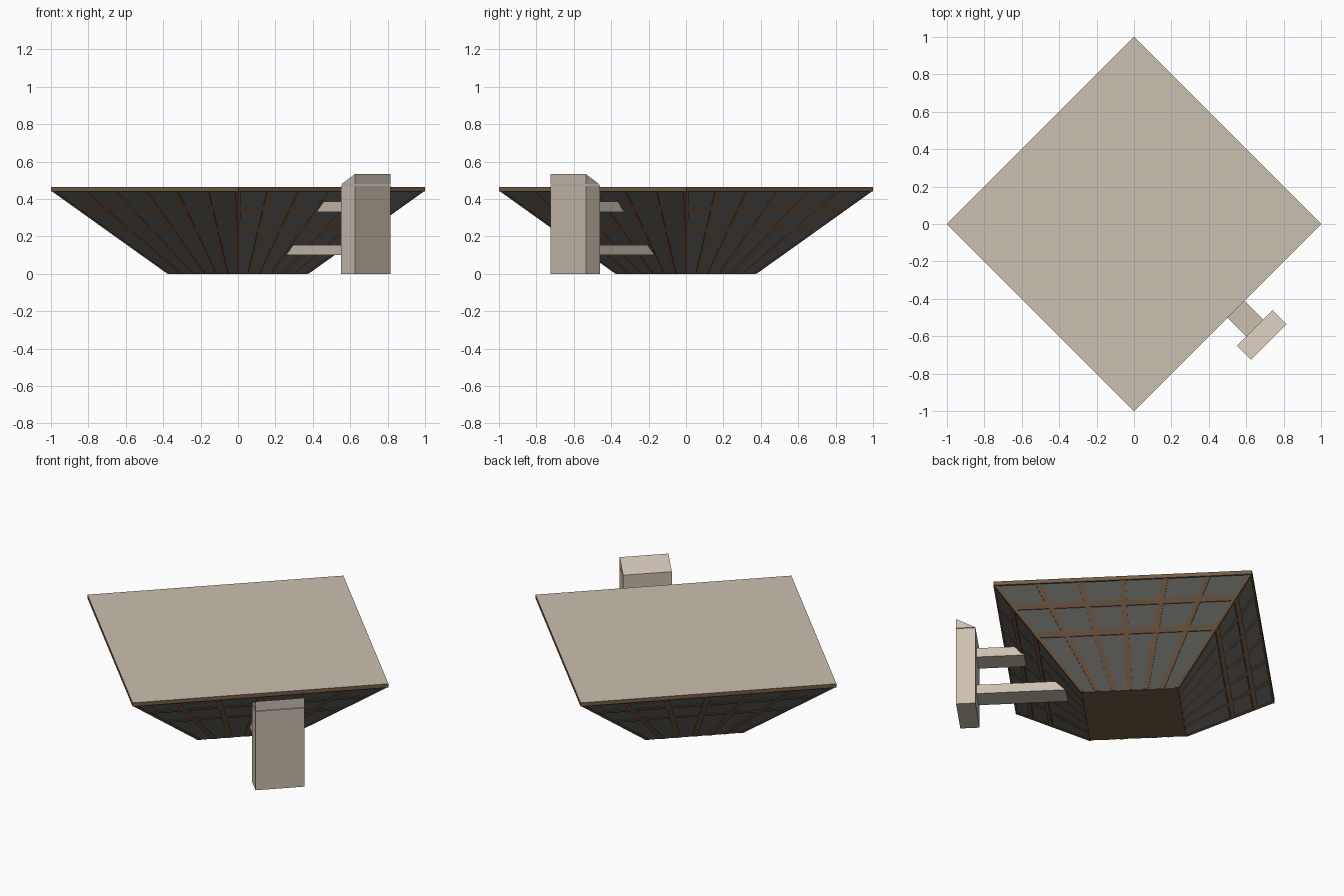
import bpy, bmesh, math

if "Cube" in bpy.data.objects:
    bpy.data.objects.remove(bpy.data.objects["Cube"])


def material(name, rgb):
    m = bpy.data.materials.new(name)
    m.use_nodes = True
    m.diffuse_color = (*rgb, 1)
    m.node_tree.nodes["Principled BSDF"].inputs["Base Color"].default_value = (*rgb, 1)
    return m


CONCRETE = material("pale concrete", (0.60, 0.53, 0.44))
GLASS = material("grey glass", (0.13, 0.13, 0.12))
BRONZE = material("bronze frame", (0.18, 0.11, 0.06))


def block(name, low, z0, high, z1, mats, rule=None, turn=0):
    """Six-sided block between two rectangles (x0, x1, y0, y1)."""
    bm = bmesh.new()
    rings = []
    for (x0, x1, y0, y1), z in ((low, z0), (high, z1)):
        rings.append([bm.verts.new(p) for p in
                      ((x0, y0, z), (x1, y0, z), (x1, y1, z), (x0, y1, z))])
    a, b = rings
    bm.faces.new(a[::-1])
    bm.faces.new(b)
    for i in range(4):
        j = (i + 1) % 4
        bm.faces.new((a[i], a[j], b[j], b[i]))
    bmesh.ops.remove_doubles(bm, verts=bm.verts, dist=1e-5)
    bmesh.ops.recalc_face_normals(bm, faces=bm.faces)
    bm.normal_update()
    if rule:
        for f in bm.faces:
            f.material_index = rule(f.normal)
    me = bpy.data.meshes.new(name)
    bm.to_mesh(me)
    bm.free()
    for m in mats:
        me.materials.append(m)
    ob = bpy.data.objects.new(name, me)
    # Everything is laid out square to the walls, then turned to the diamond plan
    ob.rotation_euler.z = math.radians(-45 + 90 * turn)
    bpy.context.collection.objects.link(ob)
    return ob


def square(h):
    return (-h, h, -h, h)


EAVE = 0.44
BASE, TOP = 0.262, 0.697


def half(z):
    """Half width of the sloping hall at a height."""
    return BASE + (TOP - BASE) * z / EAVE


# Hall: inverted pyramid with glass walls and a bronze underside
block("hall_walls", square(BASE), 0, square(TOP), EAVE, [GLASS, BRONZE],
      lambda n: int(n.z < -0.9))

# Roof slab: bronze fascia with a pale deck
block("roof_slab", square(0.707), EAVE, square(0.707), 0.463, [BRONZE, CONCRETE],
      lambda n: int(n.z > 0.9))

# Window frames on the four walls
OUT, IN, W = 0.005, 0.003, 0.015
for k in range(4):
    for i in range(-2, 3):
        def foot(z):
            h = half(z)
            return (h - IN, h + OUT, i / 3 * h - W, i / 3 * h + W)
        block("wall_rib", foot(0), 0.001, foot(EAVE), EAVE, [BRONZE], turn=k)
    for z in (0.235, 0.35):
        def rail(z):
            h = half(z)
            return (h - IN, h + OUT, -h, h)
        block("wall_rail", rail(z - 0.011), z - 0.011, rail(z + 0.011), z + 0.011,
              [BRONZE], turn=k)

    def corner(z):
        h = half(z)
        return (h - 0.014, h + 0.006, h - 0.014, h + 0.006)
    block("corner_post", corner(0), 0.001, corner(EAVE), EAVE, [BRONZE], turn=k)

# Stair tower with a sloping cap
INNER, OUTER, SIDE0, SIDE1 = 0.849, 0.955, -0.071, 0.198
plan = (INNER, OUTER, SIDE0, SIDE1)
block("stair_tower", plan, 0, plan, 0.473, [CONCRETE])
block("tower_cap", plan, 0.476, (OUTER, OUTER, SIDE0, SIDE1), 0.533, [CONCRETE])

# Footbridges between the tower and the hall
for name, z0, z1 in (("lower_bridge", 0.1, 0.155), ("upper_bridge", 0.33, 0.385)):
    block(name, (half(z0), INNER, 0, 0.127), z0, (half(z1), INNER, 0, 0.127), z1,
          [CONCRETE])
